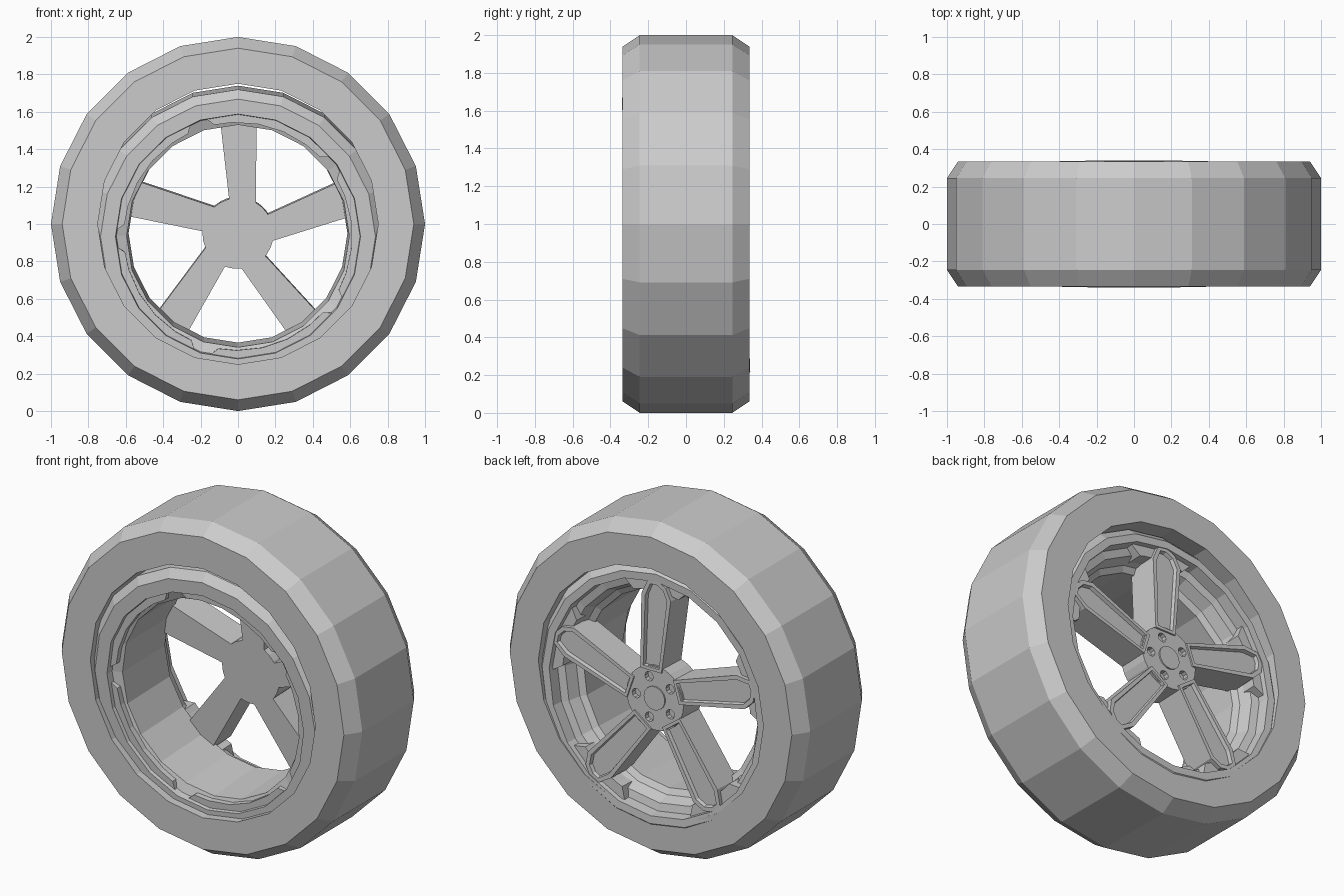
import bpy, bmesh
from math import sin, cos, pi, radians
from mathutils import Matrix

cube = bpy.data.objects.get("Cube")
if cube:
    bpy.data.objects.remove(cube)

# One plain grey for the whole model
grey = bpy.data.materials.new("plain_grey")
grey.use_nodes = True
GREY = (0.6, 0.6, 0.6, 1)
grey.diffuse_color = GREY
grey.node_tree.nodes["Principled BSDF"].inputs["Base Color"].default_value = GREY

SIDES = 20
RIM_FRAME = Matrix.Translation((0, 0, 0.945)) @ Matrix.Rotation(radians(2.2), 4, 'X')
TIRE_FRAME = Matrix.Translation((0, 0, 1))


def finish(name, bm, frame):
    bmesh.ops.recalc_face_normals(bm, faces=bm.faces)
    mesh = bpy.data.meshes.new(name)
    bm.to_mesh(mesh)
    bm.free()
    mesh.materials.append(grey)
    obj = bpy.data.objects.new(name, mesh)
    obj.matrix_world = frame
    bpy.context.collection.objects.link(obj)
    return obj


def lathe(name, profile, frame, sides=SIDES):
    """Turn a closed (radius, y) profile around the y axis."""
    bm = bmesh.new()
    rings = [[bm.verts.new((r * cos(2 * pi * i / sides), y, r * sin(2 * pi * i / sides)))
              for r, y in profile] for i in range(sides)]
    n = len(profile)
    for i in range(sides):
        a, b = rings[i], rings[(i + 1) % sides]
        for j in range(n):
            k = (j + 1) % n
            bm.faces.new((a[j], a[k], b[k], b[j]))
    return finish(name, bm, frame)


def prism(name, outline, y0, y1, frame, inset=0, depth=0):
    """Extrude an (x, z) outline along y; optionally sink a panel in its back."""
    bm = bmesh.new()
    front = [bm.verts.new((x, y0, z)) for x, z in outline]
    back = [bm.verts.new((x, y1, z)) for x, z in outline]
    n = len(outline)
    bm.faces.new(front)
    cap = bm.faces.new(back)
    for i in range(n):
        j = (i + 1) % n
        bm.faces.new((front[i], front[j], back[j], back[i]))
    bmesh.ops.recalc_face_normals(bm, faces=bm.faces)
    if inset:
        bmesh.ops.inset_region(bm, faces=[cap], thickness=inset)
        bmesh.ops.inset_region(bm, faces=[cap], thickness=0.006, depth=-depth)
    return finish(name, bm, frame)


def circle(radius, sides, cx=0, cz=0):
    return [(cx + radius * cos(2 * pi * i / sides), cz + radius * sin(2 * pi * i / sides))
            for i in range(sides)]


def arc_band(start, end, r0, r1, steps=5):
    angles = [radians(start + (end - start) * i / steps) for i in range(steps + 1)]
    # The inner edge is shorter, so both ends slope
    lean = [radians(4)] + [0] * (steps - 1) + [-radians(4)]
    inner = [(r0 * cos(a + d), r0 * sin(a + d)) for a, d in zip(angles, lean)]
    return inner + [(r1 * cos(a), r1 * sin(a)) for a in reversed(angles)]


# Tire
lathe("tire", [(0.75, -0.335), (0.94, -0.335), (1, -0.245),
               (1, 0.245), (0.94, 0.335), (0.75, 0.335)], TIRE_FRAME)

# Rim: front lip, barrel, stepped back lip
lathe("rim", [(0.735, -0.312), (0.655, -0.312), (0.65, -0.27), (0.595, -0.25),
              (0.585, 0.14), (0.62, 0.16), (0.645, 0.23), (0.69, 0.24), (0.695, 0.31),
              (0.74, 0.312), (0.785, 0.27), (0.785, -0.27)], RIM_FRAME)

# Hub with lug holes and centre cap
hub = prism("hub", circle(0.19, 30), 0.12, 0.295, RIM_FRAME)
for k in range(5):
    a = radians(70 + 72 * k)
    hole = prism("lug_hole_cutter", circle(0.028, 10, 0.125 * cos(a), 0.125 * sin(a)),
                 0.265, 0.4, RIM_FRAME)
    hole.hide_render = True
    hole.hide_viewport = True
    cut = hub.modifiers.new("lug_hole", 'BOOLEAN')
    cut.operation = 'DIFFERENCE'
    cut.solver = 'EXACT'
    cut.object = hole
prism("hub_cap", circle(0.07, 15), 0.28, 0.303, RIM_FRAME)

# Spokes: (distance from hub, sideways offset), one flank flared
SPOKE = [(0.16, -0.095), (0.6, -0.1), (0.69, -0.06),
         (0.7, 0.0), (0.67, 0.06), (0.6, 0.095), (0.16, 0.045)]
for k in range(5):
    deg = 90 + 72 * k
    a = radians(deg)
    outline = [(u * cos(a) - v * sin(a), u * sin(a) + v * cos(a)) for u, v in SPOKE]
    prism(f"spoke_{k + 1}", outline, 0.12, 0.305, RIM_FRAME, 0.026, 0.022)
    # Raised lands on the lips, leaving a notch beside each spoke
    prism(f"back_lip_land_{k + 1}", arc_band(deg - 20, deg + 16, 0.625, 0.7),
          0.15, 0.28, RIM_FRAME)
    prism(f"front_lip_land_{k + 1}", arc_band(deg - 50, deg + 16, 0.61, 0.665),
          -0.29, -0.24, RIM_FRAME)
